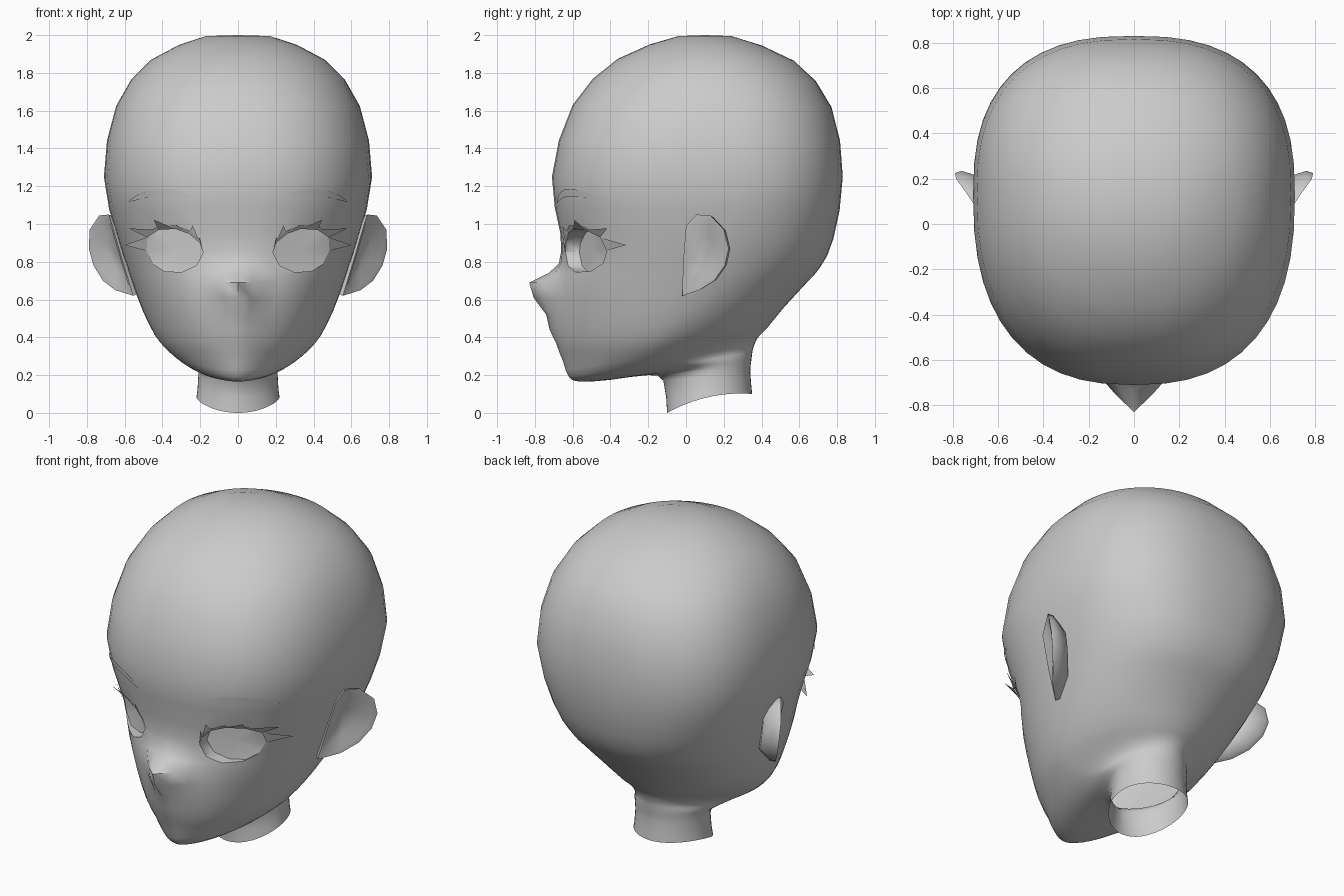
import bpy, bmesh, math
from mathutils import Vector
from mathutils.bvhtree import BVHTree

if "Cube" in bpy.data.objects:
    bpy.data.objects.remove(bpy.data.objects["Cube"])

skin = bpy.data.materials.new("light_grey")
skin.diffuse_color = (0.6, 0.6, 0.6, 1)
skin.use_nodes = True
skin.node_tree.nodes["Principled BSDF"].inputs["Base Color"].default_value = skin.diffuse_color


def make(name, bm, normals=True):
    if normals:
        bmesh.ops.recalc_face_normals(bm, faces=bm.faces)
    me = bpy.data.meshes.new(name)
    bm.to_mesh(me)
    ob = bpy.data.objects.new(name, me)
    bpy.context.collection.objects.link(ob)
    me.materials.append(skin)
    return ob


def smooth(ob, angle=50):
    bpy.ops.object.select_all(action='DESELECT')
    ob.select_set(True)
    bpy.context.view_layer.objects.active = ob
    bpy.ops.object.shade_smooth_by_angle(angle=math.radians(angle))


def bridge(bm, a, b):
    n = len(a)
    for i in range(n):
        bm.faces.new((a[i], a[(i + 1) % n], b[(i + 1) % n], b[i]))


def ramp(z, keys):
    """Piecewise linear value at z, keys ordered from high to low."""
    if z >= keys[0][0]:
        return keys[0][1]
    for (z0, v0), (z1, v1) in zip(keys, keys[1:]):
        if z >= z1:
            return v1 + (v0 - v1) * (z - z1) / (z0 - z1)
    return keys[-1][1]


# Head and neck: tilted rings from crown to neck
# front y, front z, back y, back z, half width, widest y
KEYS = [
    (-.04, 1.995, .24, 1.995, .17, .10),
    (-.36, 1.875, .57, 1.865, .46, .12),
    (-.60, 1.63, .77, 1.62, .645, .13),
    (-.71, 1.25, .83, 1.25, .71, .13),
    (-.665, .95, .78, .92, .64, .09),
    (-.665, .79, .71, .77, .59, .06),
    (-.69, .69, .64, .69, .56, .04),
    (-.70, .52, .52, .56, .505, -.02),
    (-.685, .37, .43, .45, .44, -.10),
    (-.65, .27, .39, .41, .38, -.14),
    (-.62, .19, .37, .38, .31, -.12),
    (-.56, .165, .355, .34, .26, -.04),
    (-.40, .175, .35, .31, .235, .06),
    (-.20, .20, .345, .27, .215, .11),
    (-.12, .17, .34, .22, .21, .12),
    (-.10, 0, .35, .10, .22, .12),
]
POINTEDNESS = [(2, 2.05), (1.85, 2.1), (1.6, 2.35), (1.3, 2.5), (.8, 2.2), (.5, 1.85),
               (.27, 1.6), (.16, 1.65), (0, 2)]
BACK = [(1.9, 2.1), (1.6, 2.4), (1.3, 2.55), (.9, 2.4), (.6, 2.1), (.42, 1.85), (.25, 2)]
NOSE = [(.8, 0), (.74, .05), (.69, .14), (.61, .11), (.52, .04), (.45, .03), (.36, 0)]

# Insert one smoothly interpolated ring between neighbours
ghost = [(.1, 2, .1, 2, 0, .1)] + KEYS + [KEYS[-1]]
rings = []
for k in range(len(KEYS) - 1):
    rings.append(KEYS[k])
    rings.append([(9 * (b + c) - a - d) / 16 for a, b, c, d in zip(*ghost[k:k + 4])])
rings.append(KEYS[-1])

SEG = 48
bm = bmesh.new()
top = bm.verts.new((0, .1, 2))
prev = None
for k, (fy, fz, by, bz, w, cy) in enumerate(rings):
    ring = []
    for i in range(SEG):
        a = 2 * math.pi * i / SEG
        s, c = math.sin(a), math.cos(a)
        n = ramp(fz, POINTEDNESS) if c > 0 else ramp(bz, BACK)
        x = math.copysign(w * abs(s) ** (2 / n), s) if abs(s) > 1e-6 else 0
        t = abs(c) ** (2 / n) if abs(c) > 1e-6 else 0
        y = cy + ((fy if c > 0 else by) - cy) * t
        z = fz + (bz - fz) * (y - fy) / (by - fy)
        if k == len(rings) - 1:
            z += .035 * s * s
        if c > 0 and k < 20:
            y -= ramp(fz, NOSE) * max(0, 1 - abs(x) / .16)
        ring.append(bm.verts.new((x, y, z)))
    if prev:
        bridge(bm, prev, ring)
    else:
        for i in range(SEG):
            bm.faces.new((top, ring[i], ring[(i + 1) % SEG]))
    prev = ring
bm.faces.new(prev)
bmesh.ops.recalc_face_normals(bm, faces=bm.faces)
tree = BVHTree.FromBMesh(bm)
head = make("head", bm)


def on_face(x, z, lift=0.0):
    hit, normal, _, _ = tree.ray_cast(Vector((x, -2, z)), Vector((0, 1, 0)))
    return hit + (normal if normal.y < 0 else -normal) * lift


# Eye sockets: flat recesses, deepest at the inner corner and upper lid
EYE = [(.185, .85), (.20, .90), (.26, .95), (.33, .975), (.42, .97), (.48, .93),
       (.485, .86), (.45, .79), (.39, .75), (.30, .745), (.22, .78)]
cut = bmesh.new()
for side in (-1, 1):
    outer, floor = [], []
    for x, z in EYE:
        y = on_face(side * x, z).y
        plane = -.565 + (x - .185) * .42
        outer.append(cut.verts.new((side * x, -1, z)))
        floor.append(cut.verts.new((side * x, max(y + .008, plane), z)))
    cut.faces.new(outer)
    bridge(cut, outer, floor)
    centre = cut.verts.new((side * .335, -.495, .86))
    for i in range(len(floor)):
        cut.faces.new((floor[i], floor[(i + 1) % len(floor)], centre))
cutter = make("eye_socket_cutter", cut)
mod = head.modifiers.new("sockets", 'BOOLEAN')
mod.operation = 'DIFFERENCE'
mod.solver = 'EXACT'
mod.object = cutter
bpy.context.view_layer.objects.active = head
bpy.ops.object.modifier_apply(modifier=mod.name)
bpy.data.objects.remove(cutter)

# Open the underside of the neck
bm = bmesh.new()
bm.from_mesh(head.data)
ends = [f for f in bm.faces if f.normal.z < -.7 and f.calc_center_median().z < .11]
bmesh.ops.delete(bm, geom=ends, context='FACES')
bm.to_mesh(head.data)
bm.free()
smooth(head, 55)

# Ears: flared rim, hollow bowl in front, tapered back
RIM = [(.665, .0, .99), (.685, .055, 1.05), (.735, .13, 1.045), (.785, .20, .97),
       (.79, .225, .87), (.765, .205, .78), (.715, .15, .70), (.65, .07, .65),
       (.555, -.02, .62), (.61, -.015, .80)]


def ear_loop(bm, side, scale, target, shift):
    pts = [Vector(target).lerp(Vector(p), scale) + Vector(shift) for p in RIM]
    return [bm.verts.new((side * p.x, p.y, p.z)) for p in pts]


for side, label in ((-1, "left"), (1, "right")):
    bm = bmesh.new()
    hub = (.67, .09, .85)
    loops = [ear_loop(bm, side, .45, (.635, .08, .84), (0, .01, 0)),
             ear_loop(bm, side, .82, hub, (0, 0, 0)),
             ear_loop(bm, side, 1, hub, (0, 0, 0)),
             ear_loop(bm, side, .96, hub, (-.025, .015, 0)),
             ear_loop(bm, side, .65, (.52, .10, .84), (-.04, .02, 0))]
    bm.faces.new(loops[0])
    for a, b in zip(loops, loops[1:]):
        bridge(bm, a, b)
    bm.faces.new(loops[-1])
    smooth(make(label + "_ear", bm), 60)


def strip(bm, low, high, side):
    a = [bm.verts.new(p) for p in low]
    b = [bm.verts.new(p) for p in high]
    for i in range(len(a) - 1):
        bm.faces.new((a[i], a[i + 1], b[i + 1], b[i])[::side])


# Lash tips, one for each lid edge from the inner corner outwards
TIPS = [(.20, .94), (.235, .995), (.32, 1.0), (.42, 1.035), (.54, .99), (.56, .90)]
for side, label in ((-1, "left"), (1, "right")):
    # Eyebrows: thin arched strips lying on the forehead
    bm = bmesh.new()
    low, high = [], []
    for i in range(9):
        t = i / 8
        arch = math.sin(math.pi * t)
        x, z = .20 + .37 * t, 1.11 + .008 * t + .033 * arch
        low.append(on_face(side * x, z, .006))
        high.append(on_face(side * x, z + .01 + .03 * math.sqrt(max(0, arch)), .006))
    strip(bm, low, high, side)
    smooth(make(label + "_eyebrow", bm, False))

    # Eyelashes: a narrow lid strip with pointed spikes
    bm = bmesh.new()
    lid = EYE[1:6]
    strip(bm, [on_face(side * x, z, .004) for x, z in lid],
          [on_face(side * x, z + .02, .01) for x, z in lid], side)
    for i, tip in enumerate(TIPS):
        pts = [on_face(side * x, z, .004) for x, z in EYE[i:i + 2]]
        pts.append(on_face(side * tip[0], tip[1], .045 if i > 2 else .015))
        f = bm.faces.new([bm.verts.new(p) for p in pts])
        f.normal_update()
        if f.normal.y > 0:
            f.normal_flip()
    make(label + "_eyelashes", bm, False)
